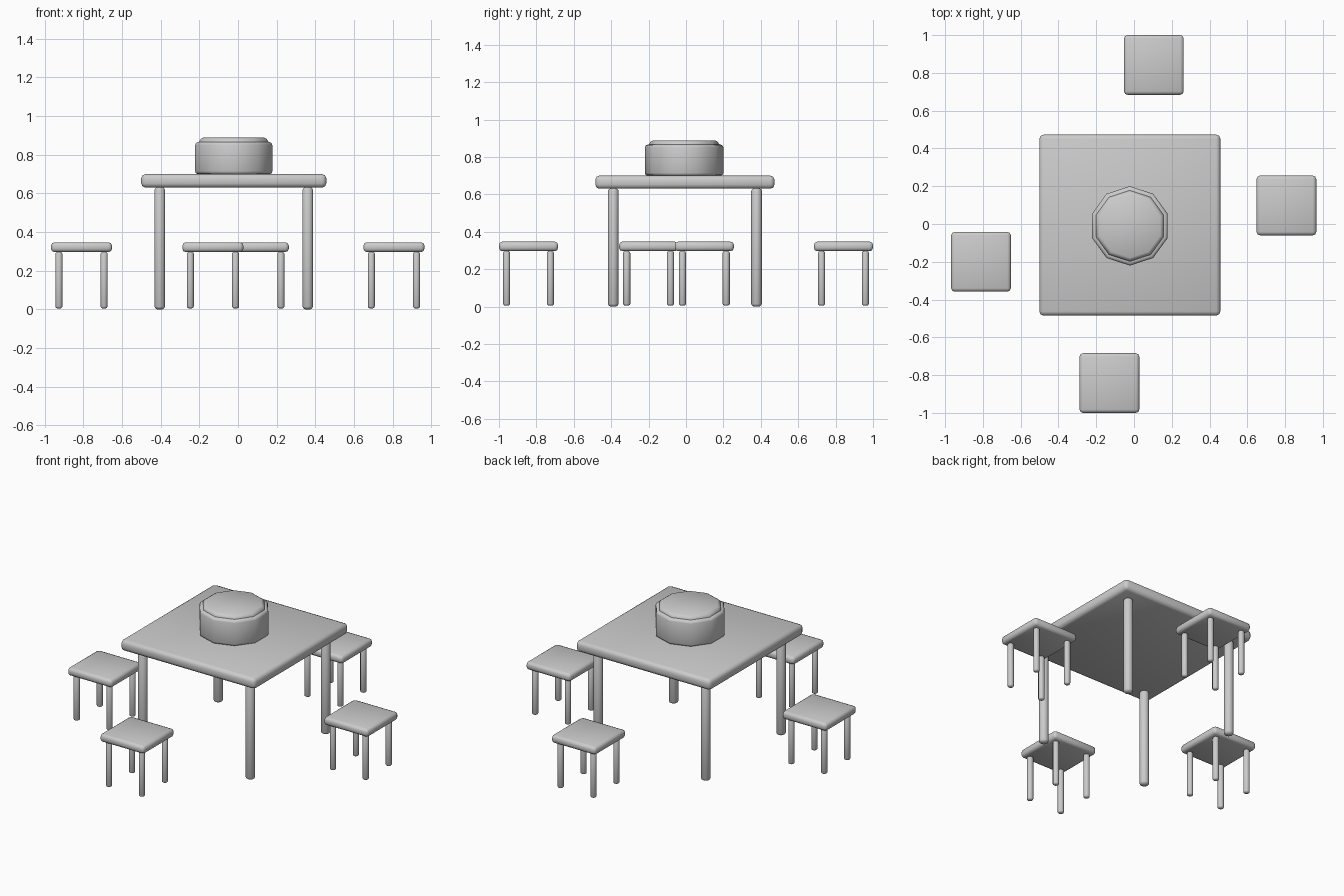
import bpy, bmesh, math

if "Cube" in bpy.data.objects:
    bpy.data.objects.remove(bpy.data.objects["Cube"])

CX, CY = -0.022, -0.006


def finish(name, bm, loc):
    bmesh.ops.recalc_face_normals(bm, faces=bm.faces)
    me = bpy.data.meshes.new(name)
    bm.to_mesh(me)
    bm.free()
    me.shade_smooth()
    ob = bpy.data.objects.new(name, me)
    ob.location = loc
    bpy.context.collection.objects.link(ob)
    return ob


def slab(name, x, y, z0, z1, half, bevel):
    """Square board with softened edges."""
    bm = bmesh.new()
    bmesh.ops.create_cube(bm, size=1)
    bmesh.ops.scale(bm, vec=(2 * half, 2 * half, z1 - z0), verts=bm.verts)
    bmesh.ops.bevel(bm, geom=bm.edges[:], offset=bevel, segments=2,
                    profile=0.5, affect='EDGES')
    return finish(name, bm, (x, y, (z0 + z1) / 2))


def turned(name, x, y, profile, sides):
    """Closed turned solid from (radius, height) pairs, a corner facing +y."""
    bm = bmesh.new()
    rings = []
    for r, z in profile:
        rings.append([bm.verts.new((r * math.sin(2 * math.pi * i / sides),
                                    r * math.cos(2 * math.pi * i / sides), z))
                      for i in range(sides)])
    for a, b in zip(rings, rings[1:]):
        for i in range(sides):
            j = (i + 1) % sides
            bm.faces.new((a[i], a[j], b[j], b[i]))
    bm.faces.new(rings[0])
    bm.faces.new(rings[-1])
    return finish(name, bm, (x, y, 0))


def legs(name, x, y, spread, r, z0, z1):
    """Four round legs with tapered ends."""
    c = r * 0.5
    profile = [(r * 0.5, z0), (r * 0.85, z0 + c * 0.4), (r, z0 + c),
               (r, z1 - c), (r * 0.85, z1 - c * 0.4), (r * 0.5, z1)]
    for sx, side in ((-1, "left"), (1, "right")):
        for sy, end in ((-1, "front"), (1, "back")):
            turned(f"{name}_{end}_{side}_leg", x + sx * spread,
                   y + sy * spread, profile, 10)


# Table
slab("table_top", CX, CY, 0.63, 0.70, 0.479, 0.022)
legs("table", CX, CY, 0.383, 0.029, 0.0, 0.632)

# Pot and lid on the table
turned("pot", CX, CY - 0.004,
       [(0.195, 0.70), (0.206, 0.704), (0.21, 0.715), (0.21, 0.85),
        (0.206, 0.861), (0.195, 0.866)], 10)
turned("pot_lid", CX, CY - 0.004,
       [(0.188, 0.86), (0.188, 0.868), (0.18, 0.881), (0.168, 0.888)], 10)

# Four stools around the table
stools = {"back": (0.105, 0.842), "right": (0.807, 0.098),
          "left": (-0.81, -0.2), "front": (-0.13, -0.842)}
for side, (x, y) in stools.items():
    slab(f"{side}_stool_seat", x, y, 0.296, 0.347, 0.158, 0.018)
    legs(f"{side}_stool", x, y, 0.117, 0.019, 0.005, 0.297)

# Keep strong edges crisp
bpy.ops.object.select_all(action='SELECT')
bpy.context.view_layer.objects.active = bpy.data.objects["table_top"]
bpy.ops.object.shade_smooth_by_angle(angle=math.radians(60))
